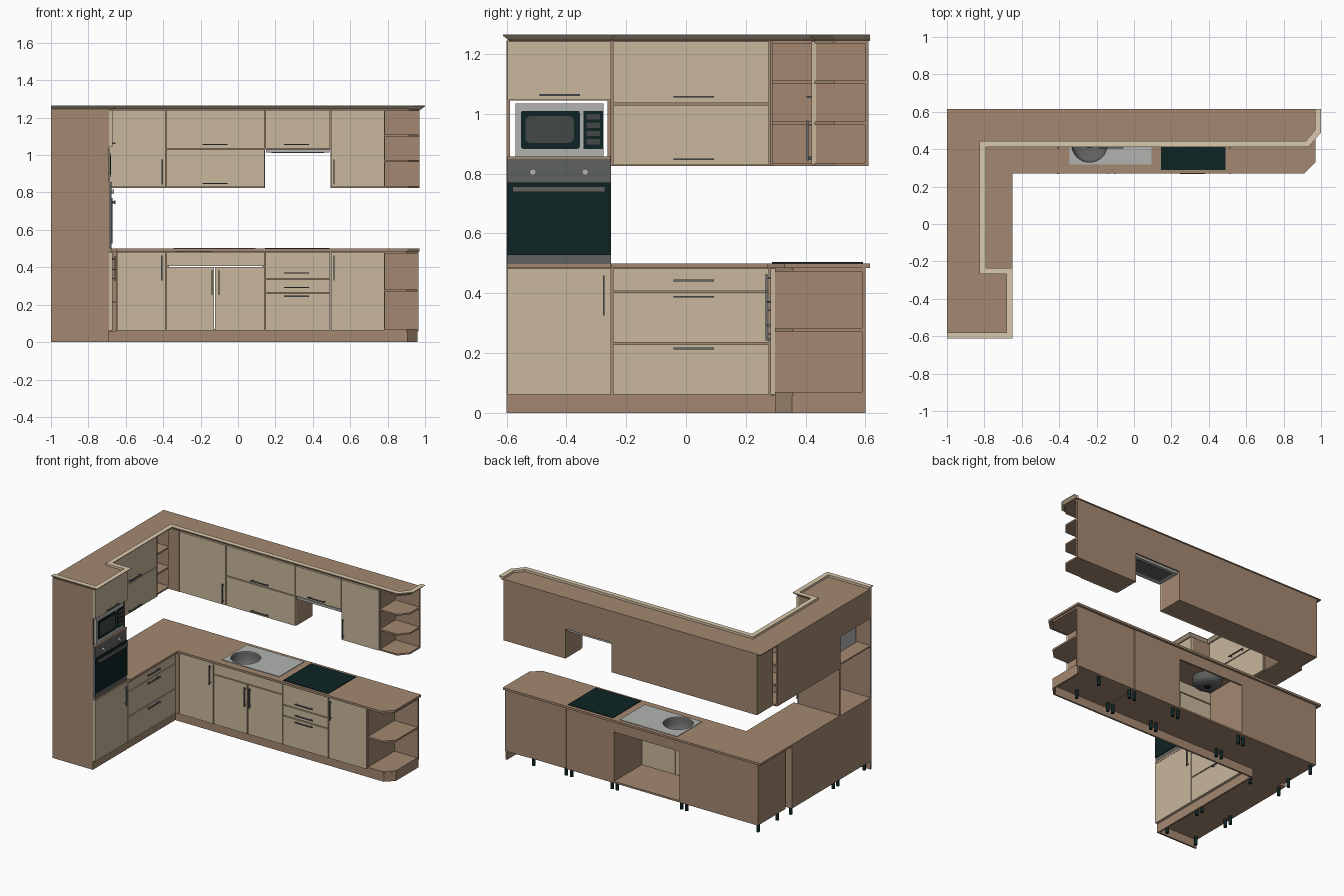
import bpy, bmesh, math
from mathutils import Vector

if "Cube" in bpy.data.objects:
    bpy.data.objects.remove(bpy.data.objects["Cube"])

def material(name, rgb):
    m = bpy.data.materials.new(name)
    lin = [(c / 255 / 12.92 if c < 11 else ((c / 255 + .055) / 1.055) ** 2.4) for c in rgb]
    m.diffuse_color = (*lin, 1)
    m.use_nodes = True
    m.node_tree.nodes["Principled BSDF"].inputs["Base Color"].default_value = m.diffuse_color
    return m

WOOD = material("brown wood", (164, 137, 113))
CREAM = material("cream fronts", (201, 183, 156))
TRIM = material("pale cornice", (218, 200, 172))
GREY = material("handle grey", (102, 108, 114))
STEEL = material("steel", (178, 180, 177))
GLASS = material("dark glass", (14, 35, 35))
DARK = material("oven grey", (96, 98, 96))
WINDOW = material("window grey", (66, 72, 71))

def finish(name, bm, mat, smooth=False):
    bmesh.ops.recalc_face_normals(bm, faces=bm.faces)
    for f in bm.faces:
        f.smooth = smooth
    me = bpy.data.meshes.new(name)
    bm.to_mesh(me)
    bm.free()
    me.materials.append(mat)
    ob = bpy.data.objects.new(name, me)
    bpy.context.collection.objects.link(ob)
    return ob

def prism(name, pts, z0, z1, mat):
    bm = bmesh.new()
    f = bm.faces.new([bm.verts.new((x, y, z0)) for x, y in pts])
    r = bmesh.ops.extrude_face_region(bm, geom=[f])
    vs = [v for v in r["geom"] if isinstance(v, bmesh.types.BMVert)]
    bmesh.ops.translate(bm, verts=vs, vec=(0, 0, z1 - z0))
    return finish(name, bm, mat)

def box(name, x0, x1, y0, y1, z0, z1, mat=WOOD):
    return prism(name, [(x0, y0), (x1, y0), (x1, y1), (x0, y1)], z0, z1, mat)

def cyl(name, x, y, z0, z1, r, mat, n=12):
    return prism(name, [(x + r * math.cos(2 * math.pi * i / n), y + r * math.sin(2 * math.pi * i / n))
                        for i in range(n)], z0, z1, mat)

def round_x(ob, r):
    """Round the corners of a plate that faces +x."""
    bm = bmesh.new()
    bm.from_mesh(ob.data)
    es = [e for e in bm.edges if abs(e.verts[0].co.x - e.verts[1].co.x) > 1e-5]
    bmesh.ops.bevel(bm, geom=es, offset=r, segments=4, profile=.5, affect='EDGES')
    bm.to_mesh(ob.data)
    bm.free()

# front planes: axis, near and far depth
PLANES = {"back_upper": ("y", .420, .435), "back_base": ("y", .283, .297),
          "left_upper": ("x", -.83, -.815), "left_base": ("x", -.69, -.672)}

def front(plane, kind, a0, a1, z0, z1):
    ax, d0, d1 = PLANES[plane]
    g = .003
    if ax == "y":
        box(plane + "_" + kind, a0 + g, a1 - g, d0, d1, z0 + g, z1 - g, CREAM)
    else:
        box(plane + "_" + kind, d0, d1, a0 + g, a1 - g, z0 + g, z1 - g, CREAM)

def handle(plane, a, z, upright=False, half=.067, t=.003):
    ax, d0, d1 = PLANES[plane]
    du, dz = (t, half) if upright else (half, t)
    def part(n, a0, a1, p0, p1, z0, z1):
        if ax == "y":
            box(plane + n, a0, a1, d0 - p1, d0 - p0, z0, z1, GREY)
        else:
            box(plane + n, d1 + p0, d1 + p1, a0, a1, z0, z1, GREY)
    part("_handle", a - du, a + du, .011, .017, z - dz, z + dz)
    for s in (-.8, .8):
        ca, cz = (a, z + s * half) if upright else (a + s * half, z)
        part("_handle_post", ca - t, ca + t, 0, .011, cz - t, cz + t)

# base carcasses of the back run
box("corner_base_cabinet", -.97, -.385, .297, .6, .058, .485)
box("corner_base_filler", -.95, -.69, .27, .31, .058, .485)
box("corner_post", -.69, -.65, .285, .297, .058, .485)
box("hob_cabinet", .144, .495, .297, .6, .058, .485)
box("right_base_cabinet", .499, .786, .297, .597, .058, .485)
# sink cabinet, open at the back
box("sink_cabinet_floor", -.385, .144, .297, .6, .058, .07)
for x in (-.384, .13):
    box("sink_cabinet_side", x, x + .014, .297, .6, .058, .485)
box("sink_cabinet_rail", -.37, .13, .588, .6, .41, .485)
# base carcass of the left run
box("left_base_cabinet", -1, -.69, -.25, .272, .058, .485)

# base fronts
front("back_base", "corner_door", -.65, -.385, .058, .485)
handle("back_base", -.408, .397, True)
front("back_base", "sink_panel", -.385, .144, .405, .485)
for x0, x1, h in ((-.385, -.126, -.14), (-.126, .144, -.102)):
    front("back_base", "sink_door", x0, x1, .058, .405)
    handle("back_base", h, .318, True)
for z0, z1, h in ((.337, .485, .37), (.262, .337, .292), (.058, .262, .245)):
    front("back_base", "drawer", .144, .495, z0, z1)
    handle("back_base", .313, h)
front("back_base", "right_door", .495, .786, .058, .485)
handle("back_base", .513, .397, True)
for z0, z1, h in ((.405, .485, .443), (.232, .405, .388), (.058, .232, .215)):
    front("left_base", "drawer", -.247, .28, z0, z1)
    handle("left_base", .026, h)

# open end shelves of the base run
plan = [(.786, .297), (.9, .297), (.96, .357), (.96, .6), (.786, .6)]
for z in (.058, .27, .473):
    prism("base_end_shelf", plan, z, z + .012, WOOD)
box("base_end_shelf_back", .786, .965, .588, .6, .058, .485)

# plinth boards and feet
box("column_plinth", -1, -.69, -.6, -.588, 0, .058)
box("left_plinth", -.702, -.69, -.6, .312, 0, .058)
prism("back_plinth", [(-.69, .3), (.905, .3), (.96, .355), (.96, .6), (.948, .6),
                      (.948, .36), (.9, .312), (-.69, .312)], 0, .058, WOOD)
for x in (-.95, -.405, -.365, .125, .165, .475, .515, .765):
    for y in (.36, .57):
        cyl("foot", x, y, 0, .058, .011, GLASS)
for y in (.24, -.225, -.275, -.56):
    for x in (-.97, -.74):
        cyl("foot", x, y, 0, .058, .011, GLASS)

# countertop, sink and hob
counter = prism("countertop", [(-1, -.25), (-.65, -.25), (-.65, .27), (.91, .27),
                               (.97, .33), (.97, .615), (-1, .615)], .485, .5, WOOD)
plate = box("sink_plate", -.345, .093, .318, .59, .499, .504, STEEL)
cutter = cyl("sink_hole_cutter", -.238, .425, .45, .55, .095, STEEL, 40)
cutter.hide_render = True
cutter.hide_viewport = True
for ob in (counter, plate):
    m = ob.modifiers.new("sink hole", 'BOOLEAN')
    m.operation = 'DIFFERENCE'
    m.object = cutter
    m.solver = 'EXACT'
bm = bmesh.new()
prof = [bm.verts.new((-.238 + r, .425, z)) for r, z in ((.0955, .504), (.091, .45), (.075, .432), (.018, .427))]
es = [bm.edges.new(p) for p in zip(prof, prof[1:])]
bmesh.ops.spin(bm, geom=prof + es, cent=(-.238, .425, 0), axis=(0, 0, 1), angle=2 * math.pi, steps=40)
bmesh.ops.remove_doubles(bm, verts=bm.verts, dist=1e-5)
finish("sink_bowl", bm, DARK, True)
cyl("sink_drain", -.238, .425, .422, .428, .02, GLASS, 20)
box("hob", .144, .488, .288, .592, .499, .504, GLASS)

# upper carcasses
box("upper_corner_cabinet", -.97, -.385, .435, .61, .825, 1.245)
box("upper_corner_panel", -.83, -.745, .422, .435, .825, 1.245)
box("upper_flap_cabinet", -.385, .144, .435, .61, .825, 1.245)
box("hood_cabinet", .144, .495, .435, .61, 1.03, 1.245)
box("extractor_hood", .15, .489, .425, .6, 1.014, 1.03, STEEL)
box("extractor_grille", .18, .46, .46, .58, 1.011, 1.014, DARK)
box("upper_right_cabinet", .495, .786, .435, .61, .825, 1.245)
box("left_upper_cabinet", -1, -.83, -.25, .28, .825, 1.245)

# upper fronts
front("back_upper", "corner_door", -.745, -.385, .825, 1.245)
handle("back_upper", -.405, .91, True)
for z0, z1, h in ((.825, 1.033, .848), (1.033, 1.245, 1.057)):
    front("back_upper", "flap", -.385, .144, z0, z1)
    handle("back_upper", -.122, h)
    front("left_upper", "flap", -.247, .28, z0, z1)
    handle("left_upper", .026, h)
front("back_upper", "hood_flap", .144, .495, 1.033, 1.245)
handle("back_upper", .313, 1.057)
front("back_upper", "right_door", .495, .786, .825, 1.245)
handle("back_upper", .513, .91, True)

# open shelves at the upper corner and at the upper end
plan = [(.786, .43), (.915, .43), (.97, .495), (.97, .61), (.786, .61)]
for z in (.825, .963, 1.1, 1.235):
    prism("upper_end_shelf", plan, z, z + .011, WOOD)
    box("upper_corner_shelf", -.99, -.83, .28, .435, z, z + .011)
box("upper_end_shelf_back", .786, .97, .598, .61, .825, 1.245)
box("upper_corner_shelf_back", -1, -.988, .28, .43, .825, 1.245)
box("upper_corner_shelf_side", -.99, -.82, .28, .29, .825, 1.245)

# tall column with through niche
box("column_base", -1, -.69, -.6, -.25, .058, .487)
for y in (-.6, -.262):
    box("column_side", -1, -.69, y, y + .012, .487, 1.245)
box("oven_shelf", -1, -.674, -.598, -.252, .485, .497)
box("microwave_shelf", -1, -.674, -.598, -.252, .848, .857)
box("column_top_box", -1, -.69, -.6, -.25, 1.045, 1.245)
front("left_base", "column_lower_door", -.6, -.247, .058, .485)
handle("left_base", -.275, .393, True)
front("left_base", "column_upper_door", -.6, -.247, 1.043, 1.245)
handle("left_base", -.422, 1.063)

# oven
box("oven_front", -.71, -.676, -.599, -.25, .497, .849, DARK)
box("oven_glass", -.676, -.670, -.598, -.251, .528, .77, GLASS)
box("oven_handle", -.664, -.654, -.58, -.27, .738, .757, DARK)
for y in (-.57, -.285):
    box("oven_handle_post", -.672, -.664, y, y + .008, .74, .755, DARK)
for y in (-.512, -.337):
    k = cyl("oven_knob", 0, 0, 0, .014, .011, STEEL, 16)
    k.rotation_euler = (0, math.pi / 2, 0)
    k.location = (-.676, y, .805)

# microwave
box("microwave_body", -.9, -.685, -.57, -.275, .858, 1.035, STEEL)
round_x(box("microwave_door_glass", -.685, -.681, -.552, -.355, .883, 1.01, GLASS), .008)
round_x(box("microwave_window", -.681, -.679, -.537, -.375, .903, .992, WINDOW), .016)
box("microwave_controls", -.685, -.681, -.343, -.277, .883, 1.01, GLASS)
for z in (.897, .925, .953, .981):
    box("microwave_button_row", -.681, -.679, -.333, -.287, z, z + .018, WINDOW)

# top cover and flared cornice swept along the front edge
path = [(-1, -.592), (-.67, -.592), (-.67, -.255), (-.812, -.255), (-.812, .432),
        (.925, .432), (.98, .497), (.98, .615)]
prism("top_cover", path + [(-1, .615)], 1.243, 1.25, WOOD)
P = [Vector(p) for p in path]
N = [Vector(((b - a).y, -(b - a).x)).normalized() for a, b in zip(P, P[1:])]
bm = bmesh.new()
rings = []
for i, p in enumerate(P):
    n1, n2 = N[max(i - 1, 0)], N[min(i, len(N) - 1)]
    m = (n1 + n2) / (1 + n1.dot(n2))
    rings.append([bm.verts.new((*(p + m * d), z)) for d, z in
                  ((-.013, 1.247), (.002, 1.247), (.02, 1.261), (.02, 1.265), (-.013, 1.265))])
for a, b in zip(rings, rings[1:]):
    for j in range(5):
        k = (j + 1) % 5
        bm.faces.new((a[j], a[k], b[k], b[j]))
bm.faces.new(rings[0])
bm.faces.new(rings[-1])
finish("cornice", bm, TRIM)
